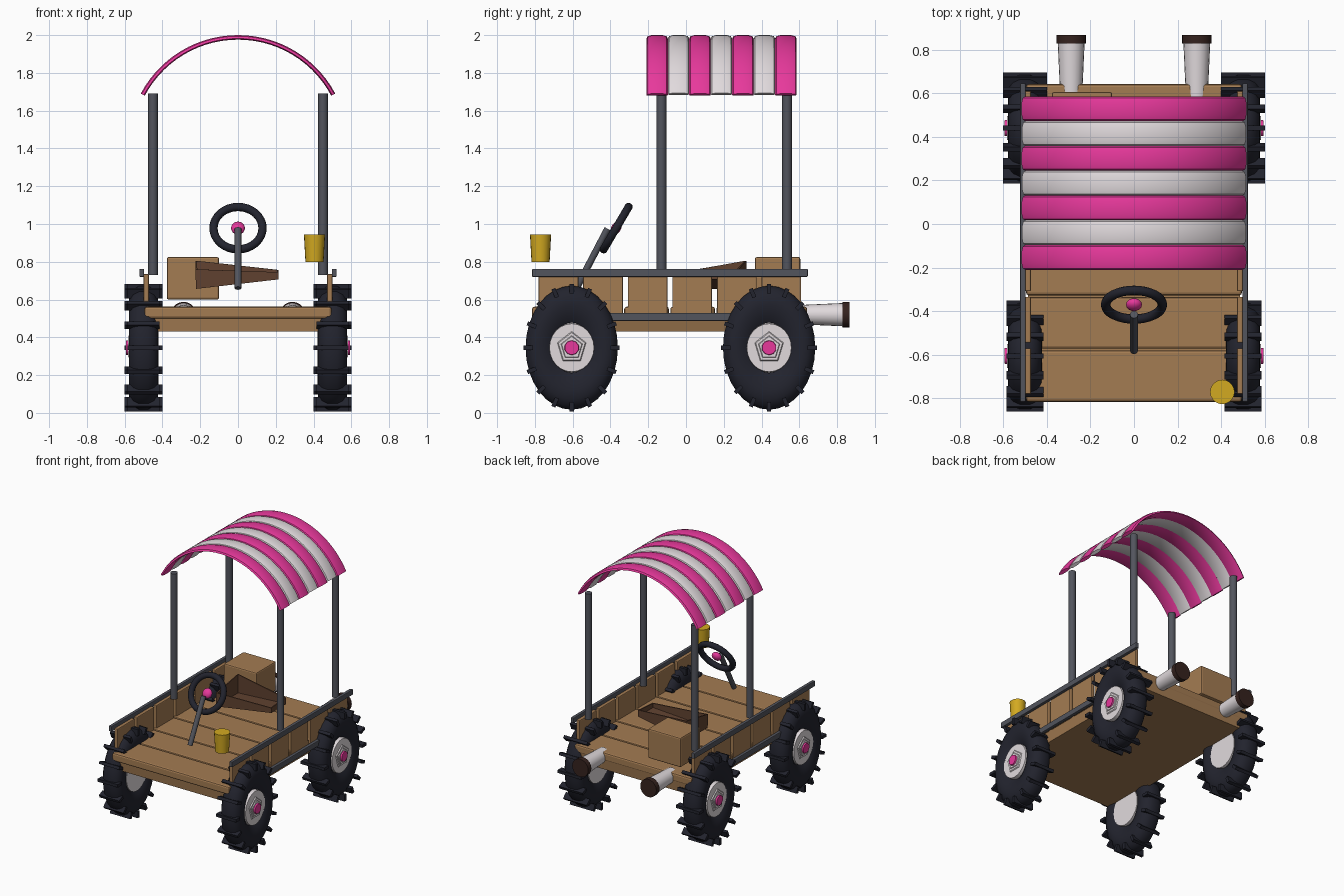
import bpy, bmesh
from math import sin, cos, pi, asin
from mathutils import Matrix, Vector

cube = bpy.data.objects.get("Cube")
if cube:
    bpy.data.objects.remove(cube, do_unlink=True)


def material(name, rgb):
    m = bpy.data.materials.new(name)
    m.use_nodes = True
    m.diffuse_color = (*rgb, 1)
    m.node_tree.nodes["Principled BSDF"].inputs["Base Color"].default_value = (*rgb, 1)
    return m


WOOD = material("wood", (0.37, 0.2, 0.085))
PINK = material("pink", (0.8, 0.04, 0.33))
WHITE = material("off white", (0.75, 0.7, 0.72))
RUBBER = material("rubber", (0.016, 0.017, 0.027))
STEEL = material("steel grey", (0.085, 0.09, 0.11))
YELLOW = material("yellow", (0.65, 0.4, 0.015))
BROWN = material("dark brown", (0.12, 0.055, 0.03))
SOOT = material("soot brown", (0.035, 0.016, 0.013))


def finish(name, bm, mat, smooth=True, bevel=0):
    bmesh.ops.recalc_face_normals(bm, faces=bm.faces)
    me = bpy.data.meshes.new(name)
    bm.to_mesh(me)
    bm.free()
    ob = bpy.data.objects.new(name, me)
    bpy.context.collection.objects.link(ob)
    me.materials.append(mat)
    if bevel:
        mod = ob.modifiers.new("Bevel", "BEVEL")
        mod.width, mod.segments = bevel, 2
    if smooth:
        bpy.ops.object.select_all(action='DESELECT')
        ob.select_set(True)
        bpy.context.view_layer.objects.active = ob
        bpy.ops.object.shade_smooth_by_angle(angle=0.7)
    return ob


def box(name, mat, lo, hi, bevel=0.0):
    lo, hi = Vector(lo), Vector(hi)
    bm = bmesh.new()
    bmesh.ops.create_cube(bm, size=1, matrix=Matrix.Translation((lo + hi) / 2)
                          @ Matrix.Diagonal((*(hi - lo), 1)))
    return finish(name, bm, mat, False, bevel)


def rod(name, mat, a, b, r1, r2=None, sides=16):
    a, b = Vector(a), Vector(b)
    d = b - a
    bm = bmesh.new()
    bmesh.ops.create_cone(bm, cap_ends=True, segments=sides, radius1=r1, radius2=r2 or r1,
                          depth=d.length, matrix=Matrix.Translation((a + b) / 2)
                          @ d.to_track_quat('Z', 'Y').to_matrix().to_4x4())
    return finish(name, bm, mat)


def loft(bm, rings, closed):
    # Bridge a list of point rings into a surface, capped when not closed
    vs = [[bm.verts.new(p) for p in ring] for ring in rings]
    n = len(vs[0])
    for i in range(len(vs) if closed else len(vs) - 1):
        a, b = vs[i], vs[(i + 1) % len(vs)]
        for j in range(n):
            bm.faces.new((a[j], a[(j + 1) % n], b[(j + 1) % n], b[j]))
    if not closed:
        bm.faces.new(vs[0])
        bm.faces.new(vs[-1])


# Wheels: revolved tyre, tread bars, hub, pentagon plates, cap
def wheel(label, side, y, bar):
    ry, rz, zc, xc = 0.248, 0.333, 0.345, 0.5 * side
    half = [(0.045, 0.4), (0.068, 0.52), (0.078, 0.68), (0.076, 0.82), (0.055, 0.93), (0.025, 0.985)]
    profile = half + [(-x, r) for x, r in reversed(half)]
    bm = bmesh.new()
    turns = [2 * pi * i / 32 for i in range(32)]
    loft(bm, [[(xc + x, y + ry * r * cos(t), zc + rz * r * sin(t)) for x, r in profile]
              for t in turns], True)
    finish(label + "_tyre", bm, RUBBER)

    bm = bmesh.new()
    for i in range(16):
        t = 2 * pi * i / 16
        bmesh.ops.create_cube(bm, size=1, matrix=Matrix.Translation(
            (xc, y + 0.924 * ry * cos(t), zc + 0.94 * rz * sin(t)))
            @ Matrix.Rotation(t, 4, 'X') @ Matrix.Diagonal((bar, 0.05, 0.022, 1)))
    finish(label + "_tread", bm, RUBBER, False)

    def disc(part, mat, x0, x1, r, stretch, sides):
        ob = rod(label + part, mat, (xc + side * x0, 0, 0), (xc + side * x1, 0, 0), r, r * 0.93, sides)
        ob.scale = (1, 1, stretch)
        ob.location = (0, y, zc)

    disc("_hub", WHITE, -0.07, 0.07, 0.127, 1.08, 24)
    disc("_hub_plate", WHITE, 0.07, 0.077, 0.08, 1.08, 5)
    disc("_hub_boss", WHITE, 0.077, 0.083, 0.06, 1.08, 5)
    disc("_hub_cap", PINK, 0.08, 0.094, 0.04, 1, 10)


for side, hand in ((1, "left"), (-1, "right")):
    wheel("front_" + hand + "_wheel", side, -0.605, 0.17)
    wheel("rear_" + hand + "_wheel", side, 0.44, 0.2)

    # Side walls of upright boards with rails
    for i in range(6):
        y0 = -0.78 + i * 0.236
        x = sorted((side * 0.472, side * 0.5))
        box(f"{hand}_wall_board_{i + 1}", WOOD, (x[0], y0, 0.52), (x[1], y0 + 0.21, 0.735), 0.006)
    x = sorted((side * 0.497, side * 0.522))
    box(hand + "_top_rail", STEEL, (x[0], -0.815, 0.72), (x[1], 0.645, 0.762), 0.005)
    box(hand + "_lower_rail", STEEL, (x[0], -0.42, 0.487), (x[1], 0.27, 0.53), 0.005)

    # Canopy posts
    for y, end in ((-0.13, "front"), (0.535, "rear")):
        rod(f"{end}_{hand}_post", STEEL, (side * 0.45, y, 0.73), (side * 0.45, y, 1.69), 0.026)

    # Exhaust pipes
    x = side * 0.288
    rod(hand + "_exhaust", WHITE, (x, 0.58, 0.52), (x, 0.84, 0.52), 0.05, 0.062, 20)
    rod(hand + "_exhaust_tip", SOOT, (x, 0.828, 0.52), (x, 0.866, 0.52), 0.068, None, 20)

# Floor: tapered tray with planks on top
bm = bmesh.new()
loft(bm, [[(-w, -l + 0.0, z), (w, -l, z), (w, l - 0.16, z), (-w, l - 0.16, z)]
          for w, l, z in ((0.46, 0.79, 0.43), (0.485, 0.8, 0.52))], False)
finish("floor_base", bm, WOOD, False)
for i in range(6):
    y0 = -0.815 + i * 0.244
    box(f"floor_plank_{i + 1}", WOOD, (-0.495, y0, 0.5), (0.495, y0 + 0.236, 0.562), 0.012)

# Crate
box("crate", WOOD, (-0.377, 0.365, 0.6), (-0.1, 0.605, 0.825), 0.01)

# Open tapered seat tub
bm = bmesh.new()
bottom = [(-0.22, 0.06, 0.66), (0.21, 0.1, 0.71), (0.21, 0.27, 0.71), (-0.22, 0.315, 0.66)]
top = [(-0.22, 0.06, 0.76), (0.21, 0.1, 0.745), (0.21, 0.27, 0.757), (-0.22, 0.315, 0.805)]
loft(bm, [bottom, top], False)
bm.faces.ensure_lookup_table()
bm.faces.remove(bm.faces[-1])
tub = finish("seat_tub", bm, BROWN, False)
wall = tub.modifiers.new("Wall", "SOLIDIFY")
wall.thickness, wall.offset = 0.012, 0

# Lamp
rod("lamp", YELLOW, (0.405, -0.77, 0.8), (0.405, -0.77, 0.945), 0.048, 0.056, 20)

# Steering wheel, hub and column
bm = bmesh.new()
tilt = Matrix.Translation((0, -0.37, 0.978)) @ Matrix.Rotation(-0.53, 4, 'X')
loft(bm, [[tilt @ Vector(((0.13 + 0.022 * cos(b)) * cos(a), 0.022 * sin(b),
                          (0.13 + 0.022 * cos(b)) * sin(a)))
           for b in (2 * pi * j / 10 for j in range(10))]
          for a in (2 * pi * i / 32 for i in range(32))], True)
finish("steering_wheel", bm, RUBBER)
bm = bmesh.new()
bmesh.ops.create_uvsphere(bm, u_segments=16, v_segments=10, radius=0.037,
                          matrix=tilt @ Matrix.Diagonal((1, 0.7, 1, 1)))
finish("steering_hub", bm, PINK)
rod("steering_column", STEEL, (0, -0.58, 0.66), (0, -0.415, 0.975), 0.018)

# Canopy: seven padded arched strips in alternating colours
R, ZC, STRIP = 0.583, 1.417, 0.1136
section = [(-0.5, -0.018), (-0.44, -0.006), (-0.25, 0), (0.25, 0), (0.44, -0.006), (0.5, -0.018),
           (0.25, -0.024), (-0.25, -0.024)]
for i in range(7):
    white = i % 2
    span = asin(0.515 / R) - 0.006 * white
    yc = -0.21 + (i + 0.5) * STRIP
    bm = bmesh.new()
    arcs = [span * (2 * k / 28 - 1) for k in range(29)]
    loft(bm, [[((R + d) * sin(a), yc + v * STRIP, ZC + (R + d) * cos(a)) for v, d in section]
              for a in arcs], False)
    finish(f"canopy_strip_{i + 1}", bm, WHITE if white else PINK)
